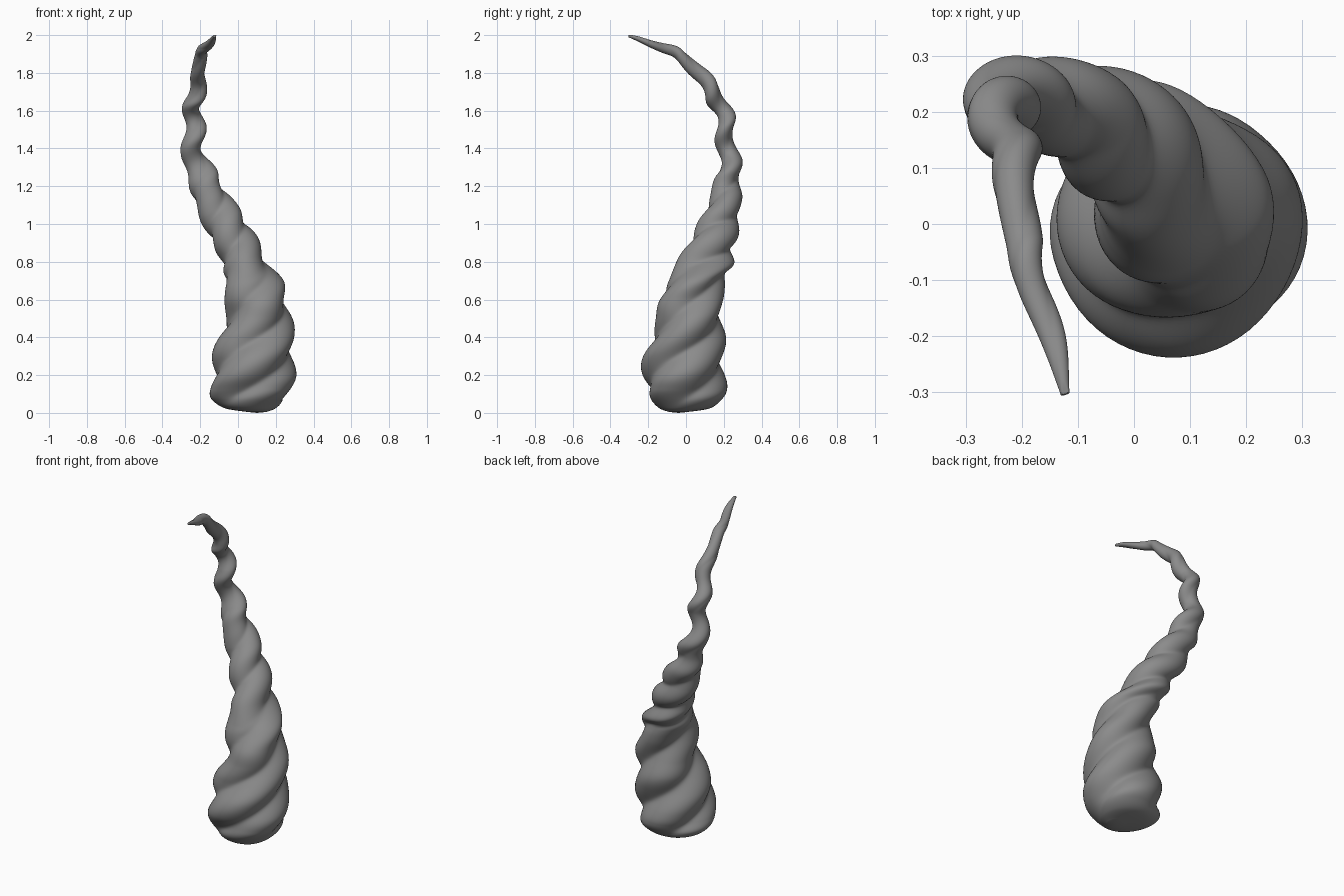
import bpy, bmesh
from math import cos, sin, pi, sqrt
from mathutils import Vector

if "Cube" in bpy.data.objects:
    bpy.data.objects.remove(bpy.data.objects["Cube"])

# Centre line and half-widths: z, x, y, rx, ry
PROFILE = [
    (0.005, 0.1, -0.04, 0.05, 0.05),
    (0.025, 0.065, -0.005, 0.135, 0.135),
    (0.07, 0.06, 0.003, 0.185, 0.18),
    (0.13, 0.07, -0.002, 0.2, 0.198),
    (0.20, 0.08, -0.012, 0.206, 0.205),
    (0.30, 0.083, -0.01, 0.2, 0.198),
    (0.40, 0.095, 0.01, 0.187, 0.182),
    (0.50, 0.11, 0.02, 0.165, 0.162),
    (0.60, 0.095, 0.025, 0.15, 0.158),
    (0.70, 0.08, 0.055, 0.145, 0.142),
    (0.80, 0.03, 0.105, 0.11, 0.132),
    (0.90, -0.01, 0.142, 0.103, 0.11),
    (1.00, -0.07, 0.178, 0.1, 0.096),
    (1.10, -0.12, 0.205, 0.09, 0.08),
    (1.20, -0.175, 0.22, 0.078, 0.068),
    (1.30, -0.21, 0.228, 0.066, 0.055),
    (1.40, -0.235, 0.222, 0.056, 0.049),
    (1.50, -0.237, 0.21, 0.05, 0.046),
    (1.60, -0.235, 0.19, 0.048, 0.045),
    (1.70, -0.222, 0.145, 0.043, 0.044),
    (1.80, -0.208, 0.065, 0.037, 0.038),
    (1.89, -0.2, -0.03, 0.031, 0.031),
    (1.935, -0.175, -0.12, 0.027, 0.024),
    (1.962, -0.147, -0.21, 0.021, 0.018),
    (1.992, -0.12, -0.303, 0.008, 0.007),
]
# Heights at which a spiral ridge passes the right side
RIDGES = [-0.05, 0.2, 0.45, 0.71, 0.89, 1.06, 1.26, 1.51, 1.72, 1.89, 1.96, 2.05]
SIDES, STEPS = 64, 14


def smooth(a, b, v):
    t = min(1, max(0, (v - a) / (b - a)))
    return t * t * (3 - 2 * t)


def sample(t):
    i = min(int(t), len(PROFILE) - 2)
    f = t - i
    p0, p1, p2, p3 = (PROFILE[min(max(i + k, 0), len(PROFILE) - 1)] for k in (-1, 0, 1, 2))
    return [0.5 * (2 * b + (c - a) * f + (2 * a - 5 * b + 4 * c - d) * f * f
                   + (3 * b - a - 3 * c + d) * f ** 3) for a, b, c, d in zip(p0, p1, p2, p3)]


def phase(z):
    for i in range(len(RIDGES) - 1):
        if z <= RIDGES[i + 1]:
            break
    return 2 * pi * (i - 1 + (z - RIDGES[i]) / (RIDGES[i + 1] - RIDGES[i]))


def centre(t):
    s = sample(t)
    return Vector((s[1], s[2], s[0]))


def ridge(lobes, a, ph):
    return 2 * sqrt(cos((lobes * a - ph) / 2) ** 2 + 0.04) - 1.17


def ring(t):
    z, x, y, rx, ry = sample(t)
    last = len(PROFILE) - 1
    tangent = (centre(min(t + 0.3, last)) - centre(max(t - 0.3, 0))).normalized()
    tilt = 0.8 * smooth(0.7, 0.95, z) + 0.2 * smooth(1.5, 1.8, z)
    n = Vector((0, 0, 1)).lerp(tangent, tilt).normalized()
    u = (Vector((1, 0, 0)) - n * n.x).normalized()
    v = n.cross(u)
    ph = phase(z)
    # Three strands at the base, two in the middle, a corkscrew above
    base = 0.13 * smooth(0, 0.12, z) * (1 - smooth(0.66, 0.86, z))
    middle = 0.17 * smooth(0.66, 0.86, z) * (1 - 0.5 * smooth(1.15, 1.4, z))
    off = 0.018 * smooth(1.1, 1.35, z) * (1 - 0.75 * smooth(1.6, 1.85, z))
    c = Vector((x, y, z)) + (u * cos(ph) + v * sin(ph)) * off
    pts = []
    for k in range(SIDES):
        a = 2 * pi * k / SIDES
        m = 1 + base * ridge(3, a, ph) + middle * ridge(2, a, ph)
        pts.append(c + u * (rx * m * cos(a)) + v * (ry * m * sin(a)))
    return pts


# Twisted horn skin
bm = bmesh.new()
count = (len(PROFILE) - 1) * STEPS
rings = [[bm.verts.new(p) for p in ring(i / STEPS)] for i in range(count + 1)]
for lo, hi in zip(rings, rings[1:]):
    for k in range(SIDES):
        j = (k + 1) % SIDES
        bm.faces.new((lo[k], lo[j], hi[j], hi[k]))

# Closed base and tip
for loop, h in ((rings[0][::-1], 0.0), (rings[-1], 2.0)):
    mid = sum((w.co for w in loop), Vector()) / SIDES
    mid.z = h
    pole = bm.verts.new(mid)
    for k in range(SIDES):
        bm.faces.new((loop[k], loop[(k + 1) % SIDES], pole))
for w in bm.verts:
    w.co.z = min(2.0, max(0.0, w.co.z))
for f in bm.faces:
    f.smooth = True
bmesh.ops.recalc_face_normals(bm, faces=bm.faces)
mesh = bpy.data.meshes.new("twisted_horn")
bm.to_mesh(mesh)
bm.free()

# Dark grey horn
mat = bpy.data.materials.new("dark_grey")
mat.diffuse_color = (0.26, 0.26, 0.26, 1)
mat.use_nodes = True
mat.node_tree.nodes["Principled BSDF"].inputs["Base Color"].default_value = mat.diffuse_color
mesh.materials.append(mat)
bpy.context.collection.objects.link(bpy.data.objects.new("twisted_horn", mesh))
